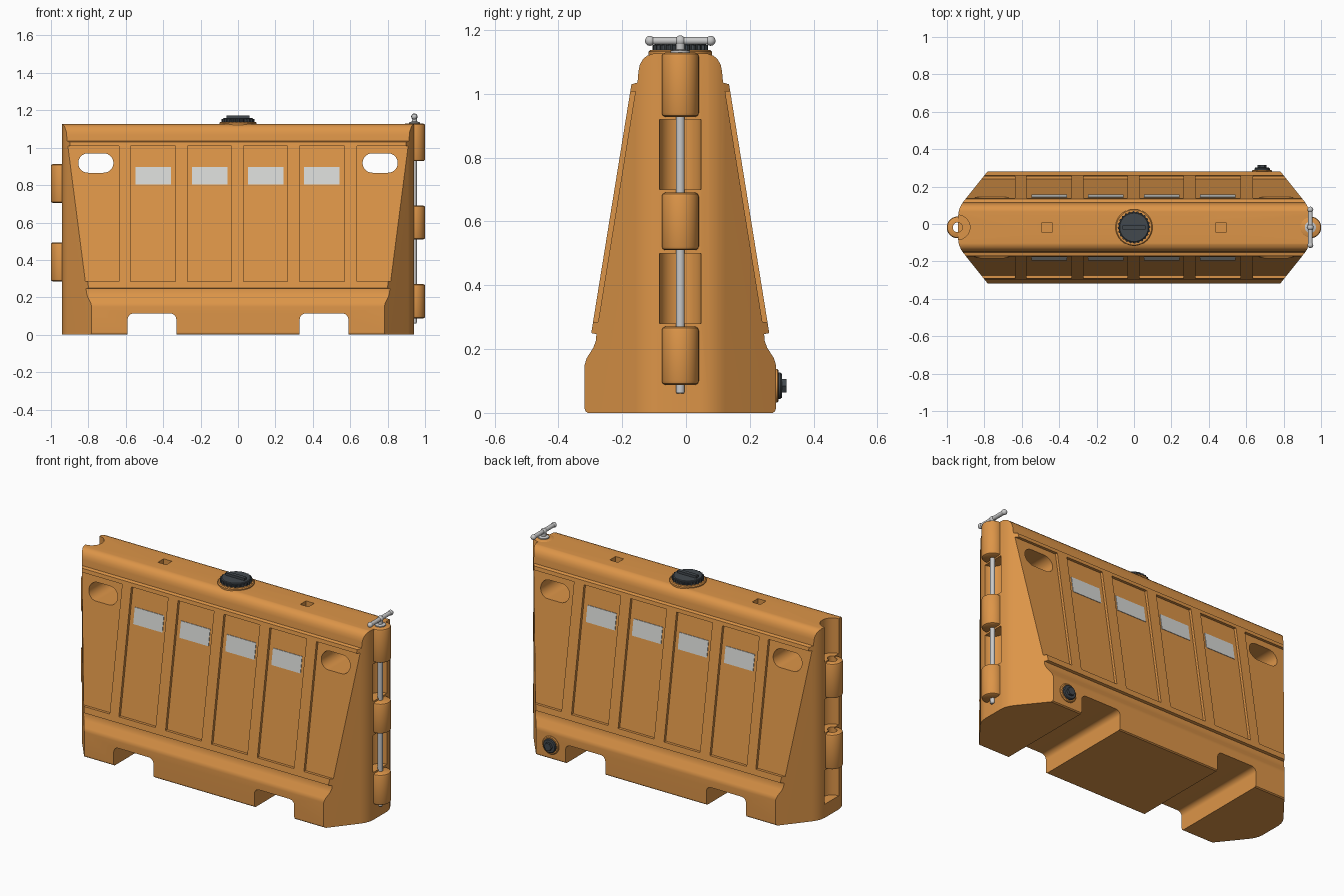
import bpy, bmesh, math
from mathutils import Vector, Matrix

if "Cube" in bpy.data.objects:
    bpy.data.objects.remove(bpy.data.objects["Cube"])

C = -0.018  # y of the barrier's centre plane (the drain plug sticks out at the back)


def material(name, rgb):
    m = bpy.data.materials.new(name)
    m.diffuse_color = (*rgb, 1)
    m.use_nodes = True
    m.node_tree.nodes["Principled BSDF"].inputs["Base Color"].default_value = m.diffuse_color
    return m


ORANGE = material("orange plastic", (0.72, 0.30, 0.065))
WHITE = material("reflective white", (0.68, 0.69, 0.67))
DARK = material("dark grey plastic", (0.055, 0.066, 0.076))
STEEL = material("steel", (0.58, 0.58, 0.58))


def finish(name, bm, mat):
    bmesh.ops.translate(bm, verts=bm.verts, vec=(0, C, 0))
    bmesh.ops.recalc_face_normals(bm, faces=bm.faces)
    me = bpy.data.meshes.new(name)
    bm.to_mesh(me)
    bm.free()
    ob = bpy.data.objects.new(name, me)
    bpy.context.collection.objects.link(ob)
    me.materials.append(mat)
    return ob


def prism(name, pts, axis, a, b, mat=ORANGE):
    """Extrude a 2D outline along an axis from a to b."""
    def at(p, t):
        return {"x": (t, p[0], p[1]), "y": (p[0], t, p[1]), "z": (p[0], p[1], t)}[axis]
    bm = bmesh.new()
    lo = [bm.verts.new(at(p, a)) for p in pts]
    hi = [bm.verts.new(at(p, b)) for p in pts]
    n = len(pts)
    bm.faces.new(lo)
    bm.faces.new(hi)
    for i in range(n):
        bm.faces.new((lo[i], lo[(i + 1) % n], hi[(i + 1) % n], hi[i]))
    return finish(name, bm, mat)


def lathe(name, prof, pos, axis="z", mat=ORANGE, n=40):
    """Stack of circles: prof lists (radius, distance along axis)."""
    bm = bmesh.new()
    rings = []
    for r, t in prof:
        ring = []
        for k in range(n):
            a = 2 * math.pi * k / n
            u, v = r * math.cos(a), r * math.sin(a)
            off = (u, v, t) if axis == "z" else (u, t, v)
            ring.append(bm.verts.new(Vector(pos) + Vector(off)))
        rings.append(ring)
    bm.faces.new(rings[0])
    bm.faces.new(rings[-1])
    for p, q in zip(rings, rings[1:]):
        for k in range(n):
            bm.faces.new((p[k], p[(k + 1) % n], q[(k + 1) % n], q[k]))
    return finish(name, bm, mat)


def ball(name, pos, r):
    bm = bmesh.new()
    bmesh.ops.create_uvsphere(bm, u_segments=24, v_segments=12, radius=r,
                              matrix=Matrix.Translation(pos))
    return finish(name, bm, STEEL)


def boolean(ob, cutter, op="DIFFERENCE"):
    m = ob.modifiers.new("cut", "BOOLEAN")
    m.operation, m.solver, m.object = op, "EXACT", cutter
    bpy.context.view_layer.objects.active = ob
    bpy.ops.object.modifier_apply(modifier=m.name)
    bpy.data.objects.remove(cutter)


def rect(x0, x1, z0, z1):
    return [(x0, z0), (x1, z0), (x1, z1), (x0, z1)]


def arc(cx, cz, r, a0, a1, n):
    return [(cx + r * math.cos(math.radians(a0 + (a1 - a0) * i / n)),
             cz + r * math.sin(math.radians(a0 + (a1 - a0) * i / n))) for i in range(n + 1)]


def wall(z):
    """Half width of the sloping wall at height z."""
    return 0.279 - 0.1615 * (z - 0.25)


# Body: side profile run lengthwise, trimmed by the plan outline with chamfered ends
half = [(0.290, 0), (0.297, 0.005), (0.300, 0.015), (0.300, 0.150), (0.293, 0.172),
        (0.272, 0.205), (0.264, 0.228), (0.263, 0.247), (0.279, 0.250), (0.153, 1.030),
        (0.134, 1.035), (0.131, 1.070), (0.127, 1.090), (0.118, 1.107),
        (0.105, 1.119), (0.085, 1.126)]
body = prism("barrier_body", half + [(-y, z) for y, z in reversed(half)], "x", -1, 1)
end = [(0.70, 0.403), (0.91, 0.140), (0.925, 0.118), (0.936, 0.092), (0.94, 0.065)]
right = end + [(x, -y) for x, y in reversed(end)]
plan = right + [(-x, -y) for x, y in right]
boolean(body, prism("plan", plan, "z", -0.2, 1.4), "INTERSECT")

# Recessed wall panels on both sides
panels = [(-0.575, -0.335), (-0.27, -0.035), (0.03, 0.265), (0.33, 0.57)]
D = 0.016
for s in (1, -1):
    outline = [(s * (wall(0.285) - D), 0.285), (s * 0.4, 0.285),
               (s * 0.4, 1.008), (s * (wall(1.008) - D), 1.008)]
    for x0, x1 in panels + [(0.635, 1.1), (-1.1, -0.635)]:
        boolean(body, prism("panel", outline, "x", x0, x1))

# Fork slots, hand holes and top sockets
for s in (1, -1):
    slot = [(0.33, -0.1), (0.59, -0.1)] + arc(0.56, 0.083, 0.03, 0, 90, 6) \
        + arc(0.36, 0.083, 0.03, 90, 180, 6)
    boolean(body, prism("slot", [(s * x, z) for x, z in slot], "y", -0.5, 0.5))
    grip = arc(0.802, 0.918, 0.052, -90, 90, 14) + arc(0.718, 0.918, 0.052, 90, 270, 14)
    boolean(body, prism("grip", [(s * x, z) for x, z in grip], "y", -0.5, 0.5))
    q = s * 0.465
    boolean(body, prism("socket", rect(q - 0.027, q + 0.027, -0.027, 0.027), "z", 1.08, 1.3))

# Hinge pockets: each end leaves room for the neighbour's knuckles
HX = 0.943
for x, spans in ((HX, [(0.28, 0.50), (0.70, 0.92)]),
                 (-HX, [(0.08, 0.28), (0.50, 0.70), (0.92, 1.3)])):
    for z0, z1 in spans:
        boolean(body, lathe("pocket", [(0.066, z0), (0.066, z1)], (x, 0, 0)))
boolean(body, lathe("pin_hole", [(0.026, 0.081), (0.026, 1.3)], (-HX, 0, 0)))
objs = [body]


def knuckle(name, x, z0, z1):
    ob = lathe(name, [(0.048, z0), (0.055, z0 + 0.004), (0.058, z0 + 0.012),
                      (0.058, z1 - 0.012), (0.055, z1 - 0.004), (0.048, z1)], (x, 0, 0))
    objs.append(ob)
    return ob


# Hinge knuckles
for i, (z0, z1) in enumerate([(0.088, 0.27), (0.51, 0.69), (0.928, 1.129)]):
    knuckle(f"right_knuckle_{i + 1}", HX, z0, z1)
for i, (z0, z1) in enumerate([(0.285, 0.493), (0.705, 0.912)]):
    boolean(knuckle(f"left_knuckle_{i + 1}", -HX, z0, z1),
            lathe("pin_hole", [(0.026, 0), (0.026, 1.3)], (-HX, 0, 0)))

# Connecting pin with T handle
objs += [
    lathe("connecting_pin", [(0.010, 0.06), (0.014, 0.066), (0.014, 1.165)], (HX, 0, 0), mat=STEEL),
    lathe("pin_collar", [(0.030, 1.127), (0.030, 1.135), (0.018, 1.139)], (HX, 0, 0), mat=STEEL),
    lathe("pin_handle", [(0.012, -0.095), (0.012, 0.095)], (HX, 0, 1.166), "y", STEEL, 24),
    ball("pin_knob", (HX, 0, 1.166), 0.017),
    ball("handle_knob_left", (HX, -0.095, 1.166), 0.0155),
    ball("handle_knob_right", (HX, 0.095, 1.166), 0.0155)]

# Filler neck and ribbed cap
objs.append(lathe("filler_neck", [(0.099, 1.12), (0.099, 1.132), (0.094, 1.137)], (0, 0, 0), n=64))
teeth = []
for k in range(96):
    r = 0.087 if k % 4 < 2 else 0.081
    a = 2 * math.pi * k / 96
    teeth.append((r * math.cos(a), r * math.sin(a)))
objs += [prism("filler_cap", teeth, "z", 1.135, 1.153, DARK),
         lathe("filler_cap_top", [(0.080, 1.15), (0.080, 1.156), (0.076, 1.159)], (0, 0, 0), mat=DARK),
         prism("filler_cap_grip", rect(-0.062, 0.062, -0.011, 0.011), "z", 1.155, 1.173, DARK)]

# Drain plug at the back
PX = (0.685, 0, 0.085)
objs += [lathe("drain_flange", [(0.053, 0.29), (0.053, 0.304), (0.048, 0.308)], PX, "y"),
         lathe("drain_plug", [(0.041, 0.30), (0.041, 0.314), (0.037, 0.319)], PX, "y", DARK),
         lathe("drain_plug_hex", [(0.024, 0.315), (0.024, 0.333)], PX, "y", DARK, 6)]

# Reflective plates on the middle panels
for s, side in ((-1, "front"), (1, "back")):
    z0, z1 = 0.803, 0.897
    outline = [(s * (wall(z) - D + o), z) for z, o in
               ((z0, -0.002), (z0, 0.003), (z1, 0.003), (z1, -0.002))]
    for i, x in enumerate((-0.454, -0.152, 0.148, 0.449)):
        objs.append(prism(f"{side}_reflector_{i + 1}", outline, "x", x - 0.095, x + 0.095, WHITE))

# Smooth shading with sharp edges kept
for ob in objs:
    bpy.ops.object.select_all(action="DESELECT")
    ob.select_set(True)
    bpy.context.view_layer.objects.active = ob
    bpy.ops.object.shade_smooth_by_angle(angle=math.radians(32))
wn = body.modifiers.new("weighted_normals", "WEIGHTED_NORMAL")
wn.keep_sharp = True
